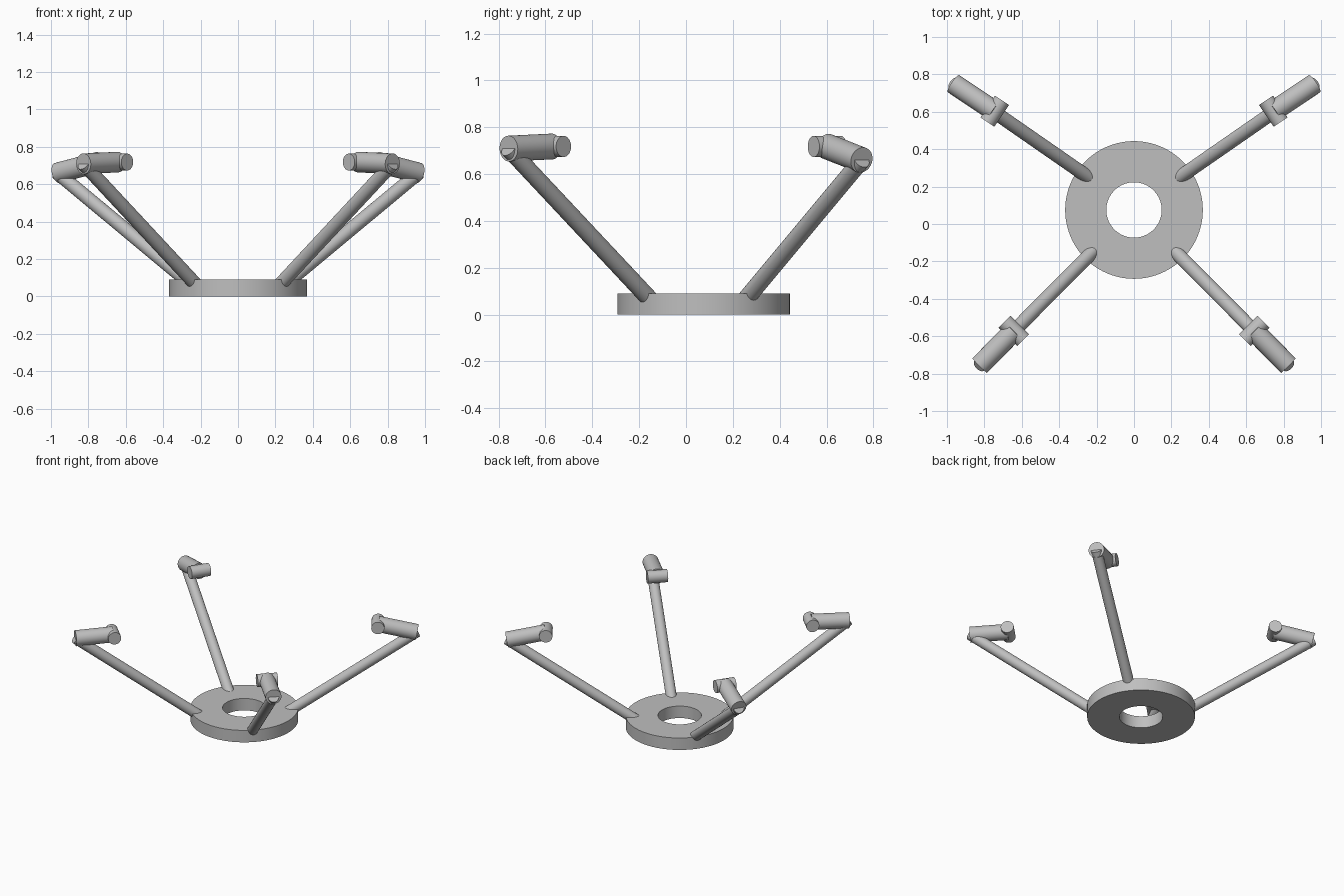
import bpy
import math
from mathutils import Vector

cube = bpy.data.objects.get("Cube")
if cube:
    bpy.data.objects.remove(cube, do_unlink=True)

# One grey for the whole model
grey = bpy.data.materials.new("light grey")
grey.use_nodes = True
color = (0.52, 0.52, 0.52, 1)
grey.diffuse_color = color
grey.node_tree.nodes["Principled BSDF"].inputs["Base Color"].default_value = color


def finish(obj, name):
    obj.name = name
    obj.data.materials.append(grey)
    bpy.ops.object.shade_smooth_by_angle(angle=math.radians(35))
    return obj


def rod(name, start, end, radius):
    """Solid cylinder between two points."""
    start, end = Vector(start), Vector(end)
    axis = end - start
    bpy.ops.mesh.primitive_cylinder_add(
        vertices=48, radius=radius, depth=axis.length, location=(start + end) / 2,
        rotation=axis.to_track_quat("Z", "Y").to_euler())
    return finish(bpy.context.object, name)


def ring(name, center_y, outer, inner, height, sides=96):
    """Flat ring made of a bridged square section."""
    section = [(outer, 0), (outer, height), (inner, height), (inner, 0)]
    n = len(section)
    verts, faces = [], []
    for i in range(sides):
        a = math.tau * i / sides
        verts += [(r * math.cos(a), r * math.sin(a), z) for r, z in section]
        j = (i + 1) % sides
        for k in range(n):
            m = (k + 1) % n
            faces.append((i * n + k, j * n + k, j * n + m, i * n + m))
    mesh = bpy.data.meshes.new(name)
    mesh.from_pydata(verts, [], faces)
    obj = bpy.data.objects.new(name, mesh)
    bpy.context.collection.objects.link(obj)
    obj.location.y = center_y
    bpy.ops.object.select_all(action="DESELECT")
    obj.select_set(True)
    bpy.context.view_layer.objects.active = obj
    return finish(obj, name)


# Base ring
ring("base_ring", 0.075, 0.368, 0.148, 0.09)

# Each arm: point on the ring top, arm tip, centre of the cross pin
arms = {
    "front": ((0.25, -0.177, 0.09), (0.826, -0.757, 0.709), (0.642, -0.572, 0.718)),
    "back": ((0.28, 0.275, 0.09), (0.965, 0.75, 0.66), (0.745, 0.603, 0.718)),
}

for end, points in arms.items():
    for side, sign in (("left", 1), ("right", -1)):
        foot, tip, pin = (Vector((sign * x, y, z)) for x, y, z in points)
        label = f"{end}_{side}"
        # Strut, sunk a little into the ring
        rod(label + "_strut", foot - (tip - foot) * 0.07, tip, 0.037)
        # Sleeve over the strut tip
        rod(label + "_sleeve", pin, tip, 0.055)
        # Level pin across the inner end of the sleeve
        across = (tip - pin).cross(Vector((0, 0, 1))).normalized() * 0.07
        rod(label + "_cross_pin", pin - across, pin + across, 0.045)
